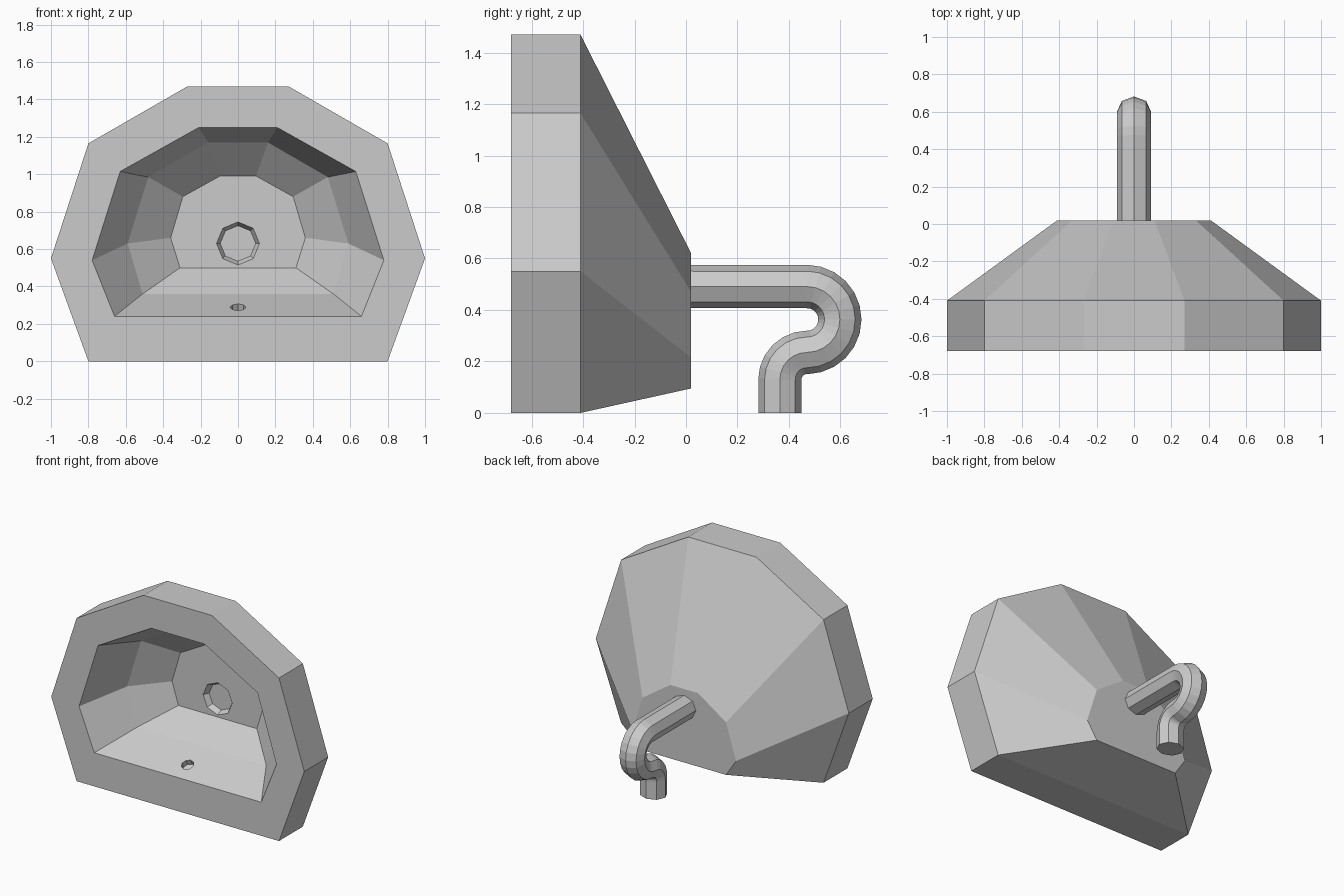
import bpy
import bmesh
from math import sin, cos, pi, atan2
from mathutils import Vector

cube = bpy.data.objects.get("Cube")
if cube:
    bpy.data.objects.remove(cube, do_unlink=True)

ceramic = bpy.data.materials.new("grey ceramic")
ceramic.use_nodes = True
grey = (0.6, 0.6, 0.6, 1.0)
ceramic.diffuse_color = grey
ceramic.node_tree.nodes["Principled BSDF"].inputs["Base Color"].default_value = grey


def loft(name, rings):
    """Skin closed rings of points and cap both ends."""
    bm = bmesh.new()
    loops = [[bm.verts.new(p) for p in ring] for ring in rings]
    for a, b in zip(loops, loops[1:]):
        for i in range(len(a)):
            j = (i + 1) % len(a)
            bm.faces.new((a[i], a[j], b[j], b[i]))
    bm.faces.new(loops[0])
    bm.faces.new(loops[-1])
    bmesh.ops.recalc_face_normals(bm, faces=bm.faces)
    mesh = bpy.data.meshes.new(name)
    bm.to_mesh(mesh)
    bm.free()
    mesh.materials.append(ceramic)
    obj = bpy.data.objects.new(name, mesh)
    bpy.context.collection.objects.link(obj)
    return obj


def outline(y, half):
    """Mirror a half outline of (x, z) points into a closed ring at depth y."""
    right = [(x, y, z) for x, z in half]
    left = [(-x, y, z) for x, z in reversed(half)]
    return right + left


def carve(body, location, tilt, front_radius, back_radius, depth):
    """Cut an eight-sided recess into the body."""
    bpy.ops.mesh.primitive_cone_add(vertices=8, radius1=front_radius, radius2=back_radius,
                                    depth=depth, location=location, rotation=(tilt, 0, 0))
    cutter = bpy.context.object
    cutter.name = "recess_cutter"
    cutter.hide_render = True
    cutter.data.materials.append(ceramic)
    mod = body.modifiers.new("recess", 'BOOLEAN')
    mod.operation = 'DIFFERENCE'
    mod.solver = 'EXACT'
    mod.object = cutter
    bpy.context.view_layer.objects.active = body
    bpy.ops.object.modifier_apply(modifier=mod.name)
    bpy.data.objects.remove(cutter, do_unlink=True)


# Basin: tapered back, straight rim, then the stepped bowl
rim = [(0.27, 1.47), (0.80, 1.165), (1.0, 0.55), (0.80, 0.0)]
basin = loft("basin", [
    outline(0.02, [(0.11, 0.62), (0.33, 0.47), (0.41, 0.215), (0.33, 0.095)]),
    outline(-0.41, rim),
    outline(-0.68, rim),
    outline(-0.68, [(0.21, 1.25), (0.63, 1.015), (0.78, 0.54), (0.66, 0.24)]),
    outline(-0.41, [(0.16, 1.17), (0.48, 0.985), (0.59, 0.63), (0.51, 0.36)]),
    outline(-0.23, [(0.097, 0.99), (0.295, 0.88), (0.36, 0.66), (0.31, 0.50)]),
])

# Drain in the bowl floor and overflow hole in the sloping wall
carve(basin, (0, -0.23, 0.63), -pi / 2, 0.135, 0.095, 0.08)
carve(basin, (0, -0.57, 0.29), atan2(-0.406, -0.914), 0.043, 0.043, 0.08)


# Waste pipe: straight run, U-bend, then a tighter bend down
def arc(cy, cz, radius, start, end, steps):
    angles = [start + (end - start) * i / steps for i in range(steps + 1)]
    return [Vector((0, cy + radius * cos(a), cz + radius * sin(a))) for a in angles]


path = [Vector((0, 0.01, 0.491))]
path += arc(0.47, 0.363, 0.128, pi / 2, -pi / 2, 12)
path += arc(0.47, 0.13, 0.105, pi / 2, pi, 6)[1:]
path.append(Vector((0, 0.365, 0)))

rings = []
for i, p in enumerate(path):
    before = path[max(i - 1, 0)]
    after = path[min(i + 1, len(path) - 1)]
    tangent = ((p - before).normalized() + (after - p).normalized()).normalized()
    side = Vector((0, -tangent.z, tangent.y))
    rings.append([p + Vector((0.092 * cos(k * pi / 4), 0, 0)) + side * 0.084 * sin(k * pi / 4)
                  for k in range(8)])
loft("waste_pipe", rings)
